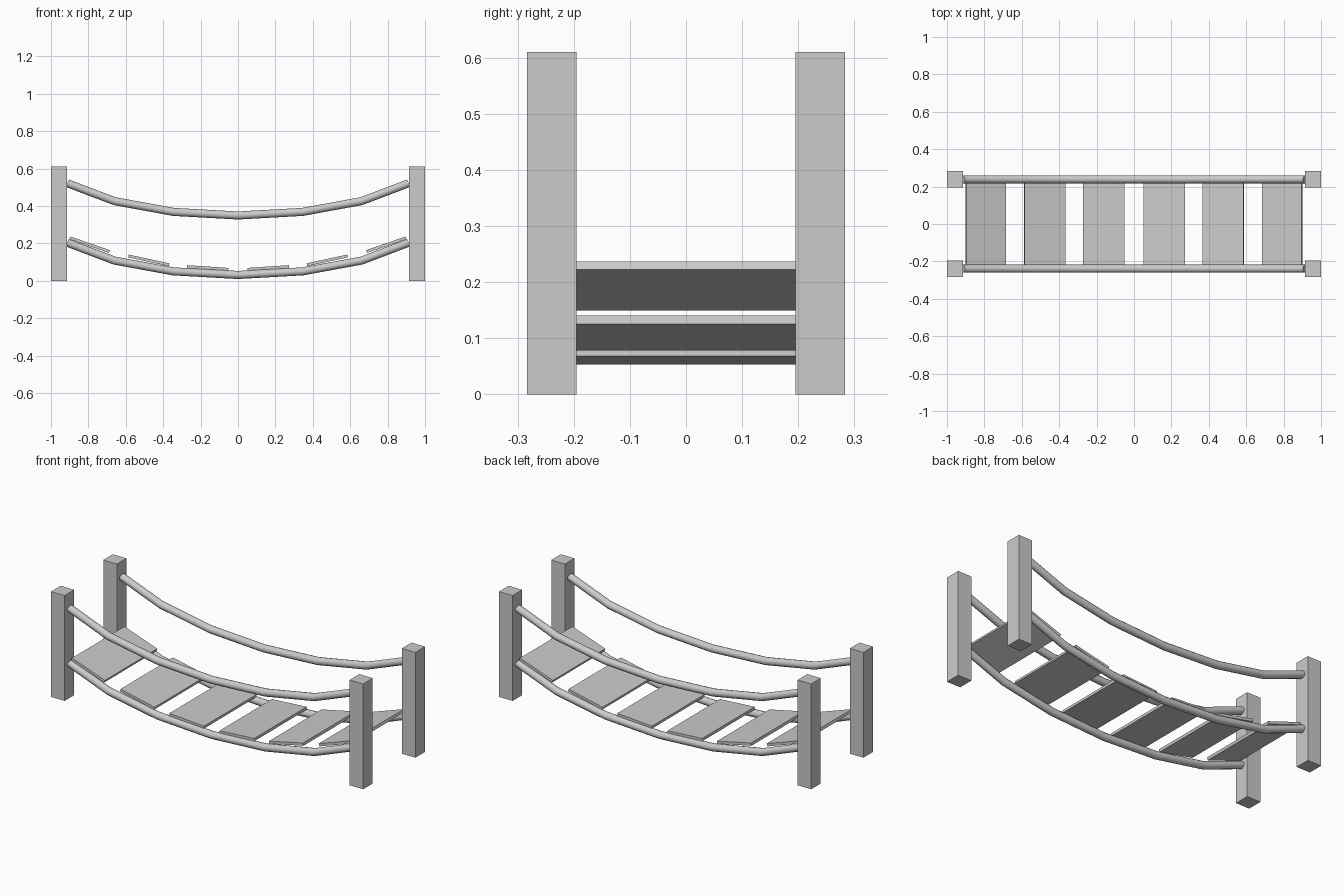
import bpy
import math
from mathutils import Matrix, Vector

if "Cube" in bpy.data.objects:
    bpy.data.objects.remove(bpy.data.objects["Cube"])

POST_X, POST_Y = 0.9565, 0.239
POST_W, POST_H = 0.087, 0.61


def box(name, size, loc, tilt=0.0):
    bpy.ops.mesh.primitive_cube_add(size=1)
    ob = bpy.context.object
    ob.name = name
    m = Matrix.Translation(loc) @ Matrix.Rotation(tilt, 4, 'Y') @ Matrix.Diagonal((*size, 1))
    ob.data.transform(m)
    return ob


def rope(name, y, z_end, z_mid, x_end=0.914, x_handle=0.489, radius=0.0215):
    # sagging Bezier strung between two posts
    cu = bpy.data.curves.new(name, 'CURVE')
    cu.dimensions = '3D'
    cu.resolution_u = 6
    cu.bevel_depth = radius
    cu.bevel_resolution = 4
    cu.use_fill_caps = True
    sp = cu.splines.new('BEZIER')
    sp.bezier_points.add(1)
    z_handle = (z_mid - 0.25 * z_end) / 0.75
    for p, s in zip(sp.bezier_points, (-1, 1)):
        p.handle_left_type = p.handle_right_type = 'FREE'
        end = Vector((s * x_end, y, z_end))
        inner = Vector((s * x_handle, y, z_handle))
        outer = 2 * end - inner
        p.co = end
        p.handle_left, p.handle_right = (outer, inner) if s < 0 else (inner, outer)
    ob = bpy.data.objects.new(name, cu)
    bpy.context.collection.objects.link(ob)
    return ob


# corner posts
for sx, xn in ((-1, "left"), (1, "right")):
    for sy, yn in ((-1, "front"), (1, "back")):
        box(f"{yn}_{xn}_post", (POST_W, 0.088, POST_H),
            (sx * POST_X, sy * POST_Y, POST_H / 2))

# handrail ropes and deck ropes
for sy, yn in ((-1, "front"), (1, "back")):
    rope(f"{yn}_hand_rope", sy * POST_Y, 0.522, 0.349)
    rope(f"{yn}_deck_rope", sy * POST_Y, 0.204, 0.031)

# planks resting on the deck ropes: underside centre x, z and tilt
LENGTH, THICK, WIDTH = 0.223, 0.0155, 0.48
for i, (x, z, deg) in enumerate(((0.162, 0.0605, 3.8), (0.479, 0.1015, 12.2), (0.7955, 0.1855, 19.1))):
    a = math.radians(deg)
    cx = x - math.sin(a) * THICK / 2
    cz = z + math.cos(a) * THICK / 2
    for s, n in ((-1, "left"), (1, "right")):
        box(f"{n}_plank_{i + 1}", (LENGTH, WIDTH, THICK), (s * cx, 0, cz), -s * a)
